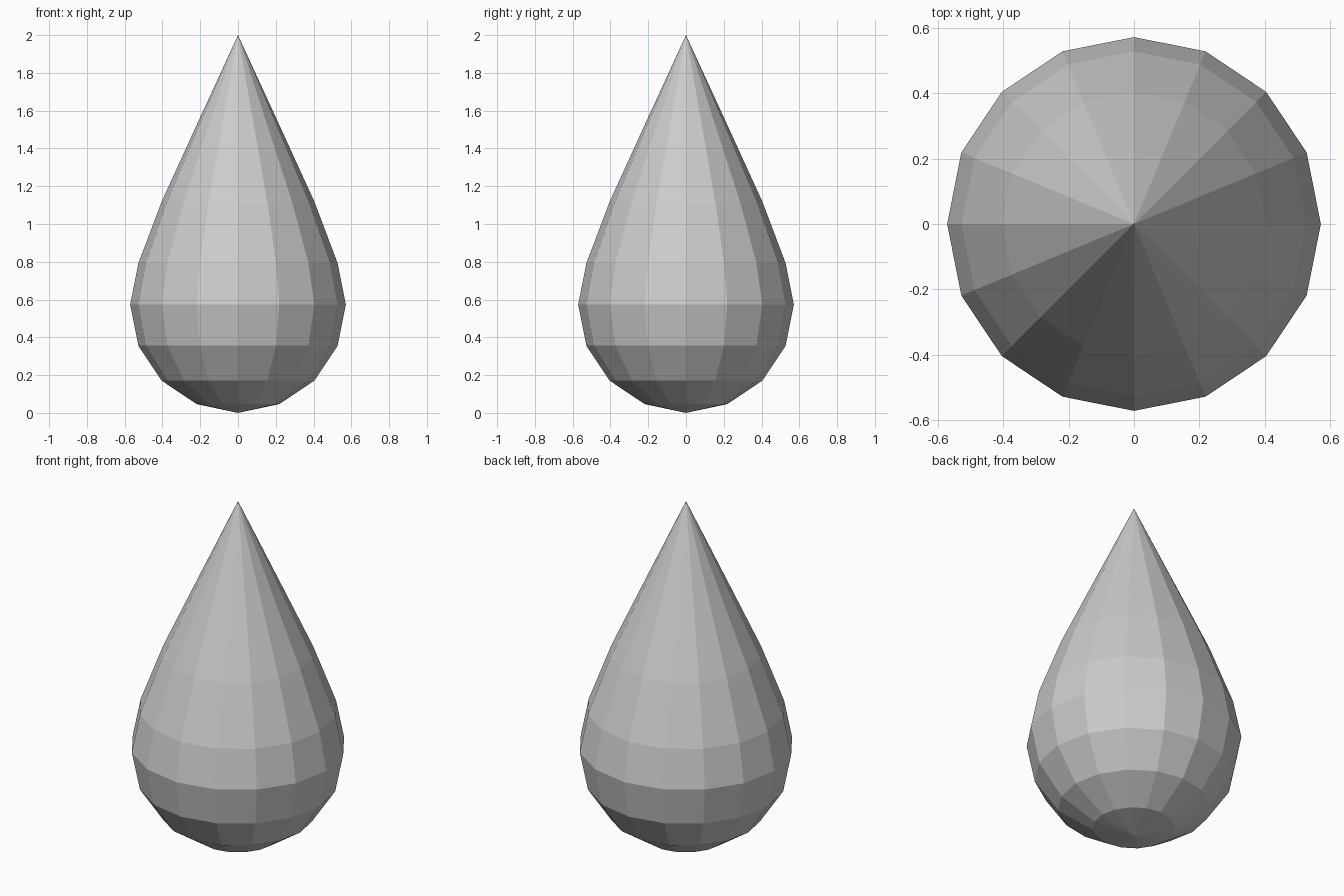
import bpy, bmesh
from math import sin, cos, pi

if "Cube" in bpy.data.objects:
    bpy.data.objects.remove(bpy.data.objects["Cube"])

SIDES, R = 16, 0.571

# Low-poly sphere, with its upper rings pulled up into a point
mesh = bpy.data.meshes.new("teardrop")
bm = bmesh.new()
bmesh.ops.create_uvsphere(bm, u_segments=SIDES, v_segments=8, radius=R)
bm.verts.ensure_lookup_table()

# Sphere ring index above the equator -> stretched height
upper = {2: 1.12, 3: 1.525, 4: 2.0}
for v in bm.verts:
    ring = min(range(-4, 5), key=lambda i: abs(v.co.z - R * sin(i * pi / 8)))
    v.co.z = upper.get(ring, v.co.z + 0.574)
    if ring == -4:
        v.co.z = 0.0

bm.to_mesh(mesh)
bm.free()
bpy.context.collection.objects.link(bpy.data.objects.new("teardrop", mesh))
